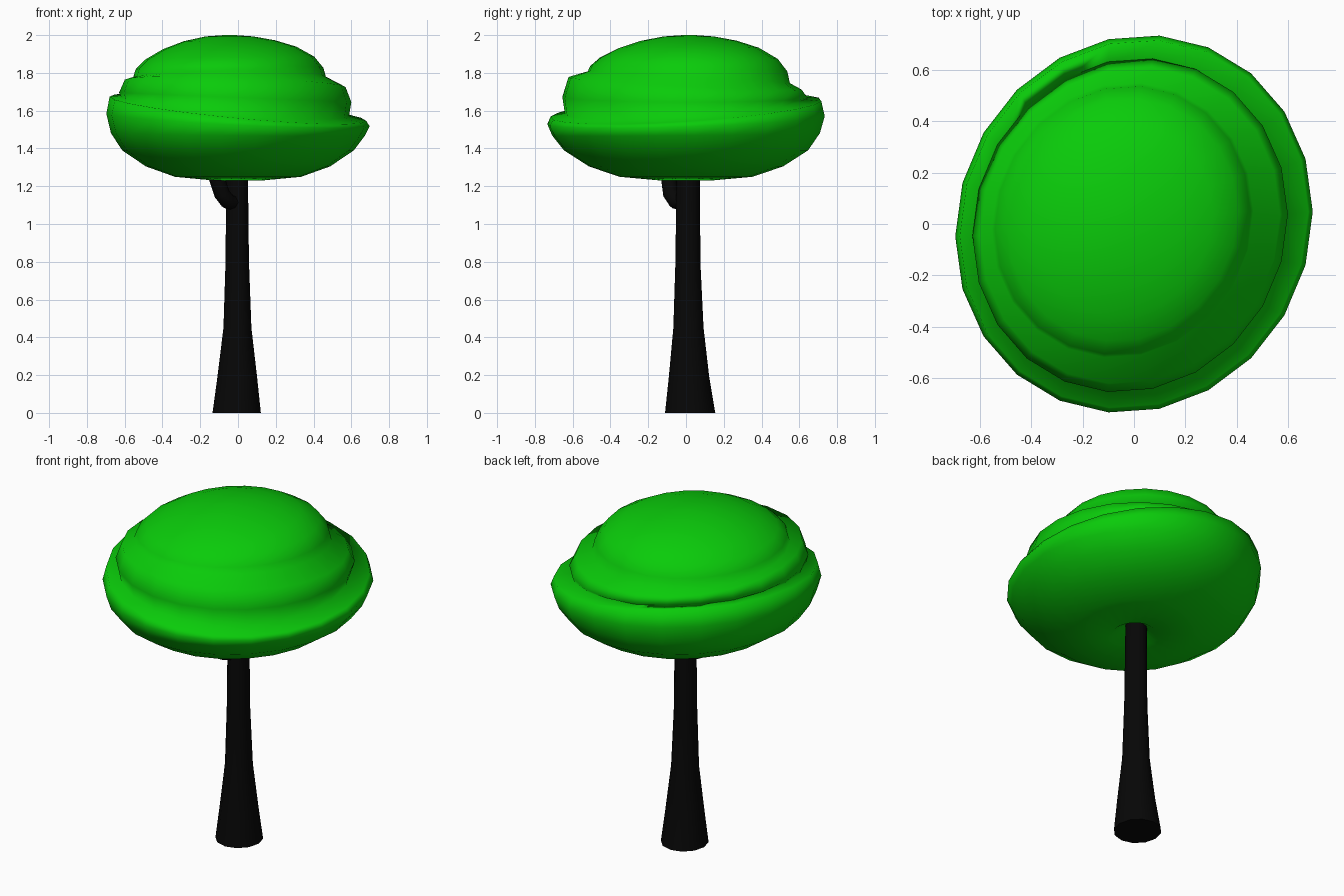
import bpy, bmesh, math

if "Cube" in bpy.data.objects:
    bpy.data.objects.remove(bpy.data.objects["Cube"])


def material(name, rgb):
    m = bpy.data.materials.new(name)
    m.diffuse_color = (*rgb, 1)
    m.use_nodes = True
    m.node_tree.nodes["Principled BSDF"].inputs["Base Color"].default_value = m.diffuse_color
    return m


GREEN = material("leaf_green", (0.003, 0.6, 0.003))
BARK = material("dark_bark", (0.002, 0.002, 0.002))


def loft(name, rings, sides, mat, angle, skew=0.0):
    """Skin elliptical rings (cx, cy, z, rx, ry, tilt_x, tilt_y) and cap both ends."""
    bm = bmesh.new()
    loops = []
    for cx, cy, z, rx, ry, tx, ty in rings:
        loop = []
        for i in range(sides):
            a = 2 * math.pi * i / sides
            dx, dy = rx * math.cos(a), ry * math.sin(a)
            dy += skew * dx
            loop.append(bm.verts.new((cx + dx, cy + dy, z + tx * dx + ty * dy)))
        loops.append(loop)
    for lo, hi in zip(loops, loops[1:]):
        for i in range(sides):
            j = (i + 1) % sides
            bm.faces.new((lo[i], lo[j], hi[j], hi[i]))
    bm.faces.new(loops[0][::-1])
    bm.faces.new(loops[-1])
    me = bpy.data.meshes.new(name)
    bm.to_mesh(me)
    bm.free()
    ob = bpy.data.objects.new(name, me)
    bpy.context.collection.objects.link(ob)
    me.materials.append(mat)
    bpy.ops.object.select_all(action='DESELECT')
    ob.select_set(True)
    bpy.context.view_layer.objects.active = ob
    bpy.ops.object.shade_smooth_by_angle(angle=math.radians(angle))


def tier(centre, radii, profile):
    """Rings of one foliage tier; rows are (radius factor, z, tilt_x, tilt_y)."""
    return [(*centre, z, radii[0] * r, radii[1] * r, tx, ty)
            for r, z, tx, ty in profile]


# Foliage: one smooth skin stepping in over three tilted tiers
lower = tier((0, 0), (0.697, 0.735), [
    (0.06, 1.29, 0, 0), (0.18, 1.23, 0, 0), (0.48, 1.25, 0, 0), (0.70, 1.305, 0, 0),
    (0.88, 1.39, 0, 0), (0.965, 1.475, -0.01, 0.01), (1.0, 1.55, -0.05, 0.035),
    (0.975, 1.61, -0.1, 0.07)])
middle = tier((-0.015, -0.005), (0.615, 0.65), [
    (0.98, 1.622, -0.09, 0.07), (1.0, 1.67, -0.04, 0.0), (0.95, 1.745, -0.03, -0.05)])
top = tier((-0.045, 0.015), (0.505, 0.53), [
    (1.01, 1.777, 0.01, -0.06), (0.985, 1.822, 0.01, -0.03), (0.89, 1.877, 0.02, -0.01),
    (0.7, 1.932, 0.02, 0), (0.48, 1.97, 0.01, 0), (0.25, 1.993, 0, 0), (0.06, 2.0, 0, 0)])
loft("foliage", lower + middle + top, 22, GREEN, 180, skew=0.07)

# Trunk flaring towards the ground
loft("trunk", [
    (-0.007, 0.022, 0.0, 0.128, 0.133, 0, 0),
    (-0.004, 0.016, 0.19, 0.105, 0.107, 0, 0),
    (-0.003, 0.013, 0.45, 0.074, 0.08, 0, 0),
    (-0.004, 0.01, 0.8, 0.062, 0.066, 0, 0),
    (-0.005, 0.012, 1.3, 0.057, 0.062, 0, 0)], 12, BARK, 60)

# Short branch bending up into the foliage
curve = bpy.data.curves.new("branch", 'CURVE')
curve.dimensions = '3D'
curve.bevel_depth = 0.042
curve.bevel_resolution = 2
curve.use_fill_caps = True
path = [(-0.01, 0.0, 1.11), (-0.055, -0.055, 1.12), (-0.085, -0.08, 1.16), (-0.125, -0.095, 1.28)]
spline = curve.splines.new('POLY')
spline.points.add(len(path) - 1)
for p, co in zip(spline.points, path):
    p.co = (*co, 1)
spline.use_smooth = True
curve.materials.append(BARK)
bpy.context.collection.objects.link(bpy.data.objects.new("branch", curve))
